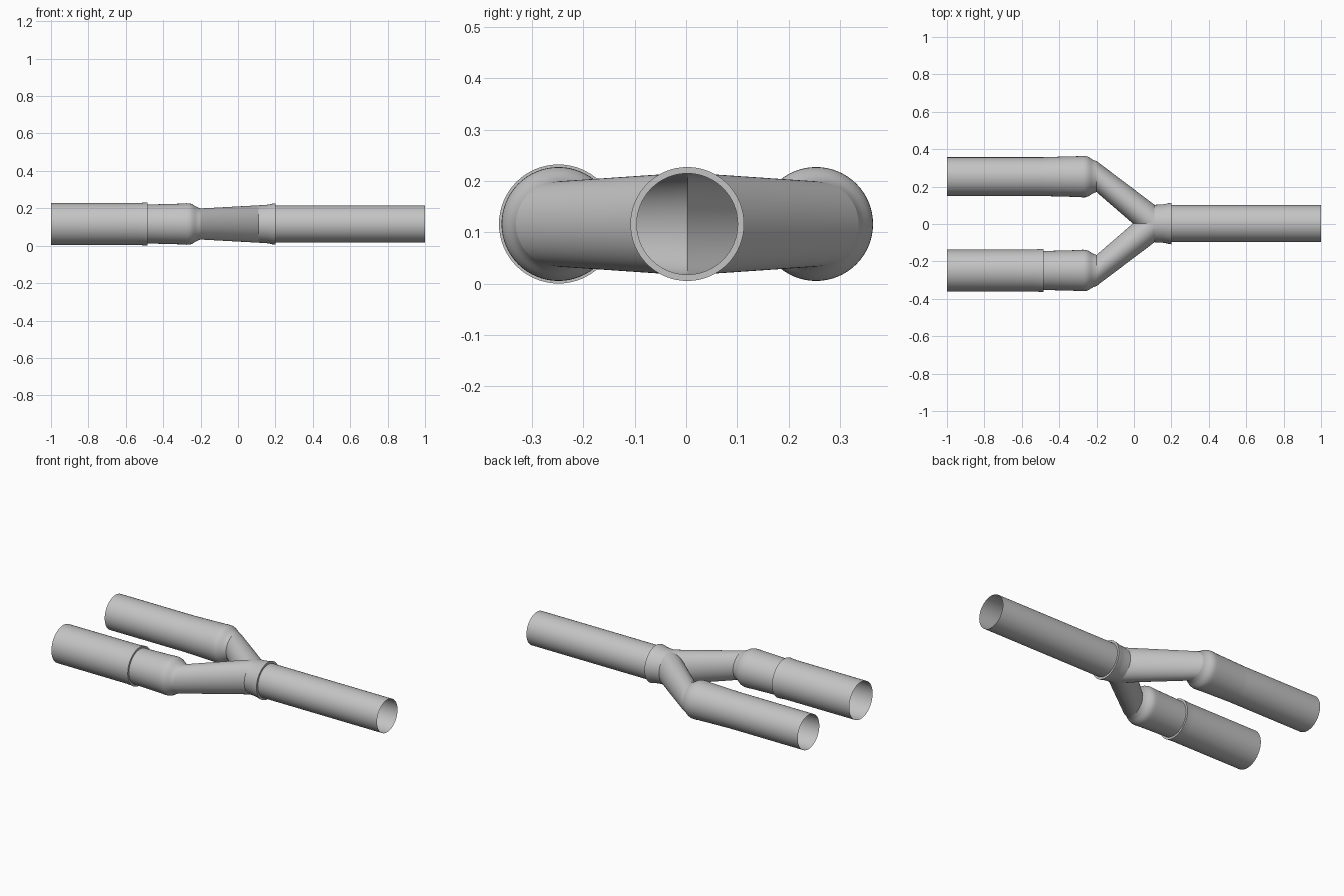
import bpy, bmesh, math

cube = bpy.data.objects.get("Cube")
if cube:
    bpy.data.objects.remove(cube, do_unlink=True)

SEGMENTS = 64
Y0, Z0 = 0.0025, 0.116      # axis of the main pipe
BRANCH = 0.251              # sideways offset of each branch

grey = bpy.data.materials.new("pipe grey")
grey.use_nodes = True
colour = (0.55, 0.55, 0.55, 1)
grey.diffuse_color = colour
shader = next(n for n in grey.node_tree.nodes if n.type == 'BSDF_PRINCIPLED')
shader.inputs["Base Color"].default_value = colour


def tube(name, rings, clip=0):
    """Open tube through upright circles (x, sideways offset, radius), ordered by x."""
    bm = bmesh.new()
    loops = []
    for x, off, r in rings:
        angles = [2 * math.pi * k / SEGMENTS for k in range(SEGMENTS)]
        loops.append([bm.verts.new((x, Y0 + off + r * math.cos(a), Z0 + r * math.sin(a)))
                      for a in angles])
    for a, b in zip(loops, loops[1:]):
        for k in range(SEGMENTS):
            n = (k + 1) % SEGMENTS
            bm.faces.new((a[k], a[n], b[n], b[k]))
    if clip:  # keep only the branch's own side of the middle plane
        bmesh.ops.bisect_plane(bm, geom=bm.verts[:] + bm.edges[:] + bm.faces[:],
                               plane_co=(0, Y0, 0), plane_no=(0, clip, 0), clear_inner=True)
    mesh = bpy.data.meshes.new(name)
    bm.to_mesh(mesh)
    bm.free()
    mesh.materials.append(grey)
    obj = bpy.data.objects.new(name, mesh)
    bpy.context.collection.objects.link(obj)
    bpy.ops.object.select_all(action='DESELECT')
    obj.select_set(True)
    bpy.context.view_layer.objects.active = obj
    bpy.ops.object.shade_smooth_by_angle(angle=math.radians(25))
    return obj


# Main outlet pipe and the flared socket that holds it
tube("outlet_pipe", [(0.19, 0, 0.0985), (1, 0, 0.0985)])
tube("outlet_socket", [(0.11, 0, 0.1), (0.15, 0, 0.102), (0.17, 0, 0.105),
                       (0.185, 0, 0.109), (0.2, 0, 0.111), (0.2, 0, 0.0985)])

# Two bell-ended branches, each slanting into the junction
bell = [(-0.485, 0.104), (-0.3, 0.109), (-0.275, 0.111), (-0.26, 0.1105), (-0.247, 0.107),
        (-0.235, 0.1), (-0.225, 0.0935), (-0.215, 0.088), (-0.2, 0.083)]
for side, label in ((1, "back"), (-1, "front")):
    tube(label + "_bell", [(x, side * BRANCH, r) for x, r in bell])
    tube(label + "_branch", [(-0.2, side * BRANCH, 0.083), (0.11, 0, 0.1)], clip=side)

# Plain inlet pipe pushed into the back bell
tube("back_inlet_pipe", [(-1, BRANCH, 0.1035), (-0.48, BRANCH, 0.1035)])

# Wider inlet pipe sleeved over the front bell, with a slight lip
tube("front_inlet_sleeve", [(x, -BRANCH, r) for x, r in (
    (-1, 0.112), (-0.53, 0.1125), (-0.5, 0.1145), (-0.485, 0.116), (-0.485, 0.104))])
